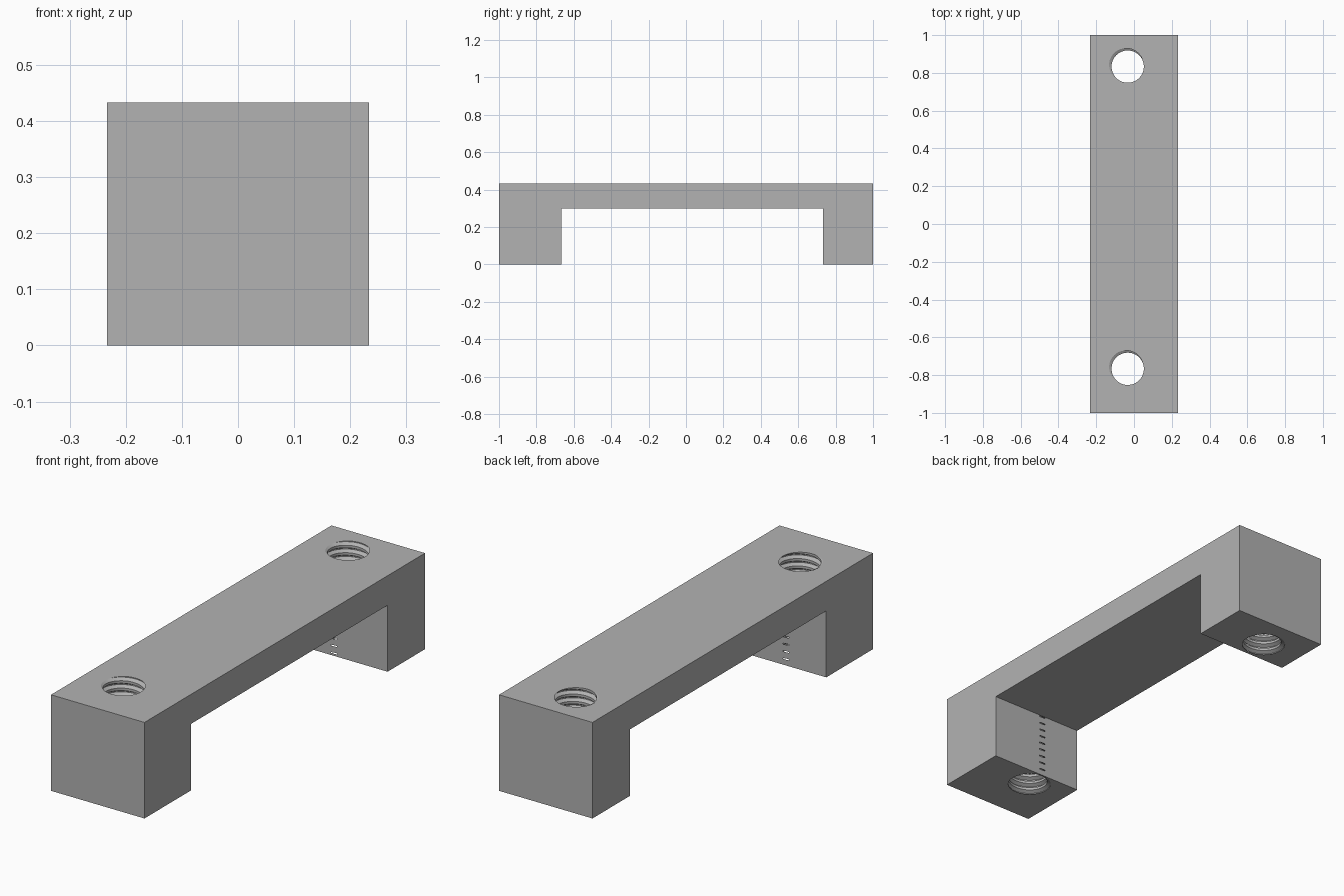
import bpy, bmesh
from math import cos, sin, pi, radians

cube = bpy.data.objects.get("Cube")
if cube:
    bpy.data.objects.remove(cube, do_unlink=True)

U = 1 / 30            # one unit of the design grid
HEIGHT = 13 * U
SEGMENTS = 48

grey = bpy.data.materials.new("plain_grey")
grey.use_nodes = True
colour = (0.448, 0.448, 0.448, 1)
grey.diffuse_color = colour
grey.node_tree.nodes["Principled BSDF"].inputs["Base Color"].default_value = colour


def add_object(name, bm):
    bmesh.ops.recalc_face_normals(bm, faces=bm.faces[:])
    mesh = bpy.data.meshes.new(name)
    bm.to_mesh(mesh)
    bm.free()
    mesh.materials.append(grey)
    obj = bpy.data.objects.new(name, mesh)
    bpy.context.collection.objects.link(obj)
    return obj


# Bridge bracket: side profile extruded across the width
def make_bracket():
    bm = bmesh.new()
    profile = [(-30, 0), (-20, 0), (-20, 9), (22, 9), (22, 0), (30, 0), (30, 13), (-30, 13)]
    face = bm.faces.new([bm.verts.new((-7 * U, y * U, z * U)) for y, z in profile])
    side = bmesh.ops.extrude_face_region(bm, geom=[face])["geom"]
    moved = [v for v in side if isinstance(v, bmesh.types.BMVert)]
    bmesh.ops.translate(bm, verts=moved, vec=(14 * U, 0, 0))
    return add_object("bridge_bracket", bm)


# Screw-shaped cutter: a V groove profile wound into one welded helix
def make_thread_cutter(x, y):
    minor, major, pitch = 0.0855, 0.1012, U
    groove = [(-0.33, minor), (-0.06, major), (0.06, major), (0.33, minor)]
    step = len(groove)
    phase = 140 / 360 * pitch          # the groove breaks the top face here
    bm = bmesh.new()
    rows = []
    for turn in range(-16, 3):
        for offset, r in groove:
            z0 = HEIGHT - phase + (turn + offset) * pitch
            rows.append([bm.verts.new((x + r * cos(2 * pi * i / SEGMENTS),
                                       y + r * sin(2 * pi * i / SEGMENTS),
                                       z0 + pitch * i / SEGMENTS)) for i in range(SEGMENTS)])

    def vert(j, i):
        return rows[j][i] if i < SEGMENTS else rows[j + step][0]

    last = len(rows) - step - 1
    for j in range(last):
        for i in range(SEGMENTS):
            bm.faces.new((vert(j, i), vert(j, i + 1), vert(j + 1, i + 1), vert(j + 1, i)))
    # Fan caps well outside the bracket
    for j, dz in ((0, -pitch), (last, 2 * pitch)):
        loop = [vert(j, i) for i in range(SEGMENTS + 1)]
        loop += [rows[j + k][0] for k in range(step - 1, 0, -1)]
        tip = bm.verts.new((x, y, rows[j][0].co.z + dz))
        for a, b in zip(loop, loop[1:] + loop[:1]):
            bm.faces.new((tip, a, b))
    loose = [v for v in bm.verts if not v.link_faces]
    bmesh.ops.delete(bm, geom=loose, context="VERTS")
    bmesh.ops.triangulate(bm, faces=bm.faces[:])
    cutter = add_object("thread_cutter", bm)
    cutter.hide_render = True
    return cutter


bracket = make_bracket()
bpy.ops.object.select_all(action="DESELECT")
bpy.context.view_layer.objects.active = bracket
bracket.select_set(True)

# Two threaded holes, one through each leg
for hole_y in (-23 * U, 25 * U):
    cutter = make_thread_cutter(-U, hole_y)
    mod = bracket.modifiers.new("threaded_hole", "BOOLEAN")
    mod.operation = "DIFFERENCE"
    mod.solver = "EXACT"
    mod.object = cutter
    bpy.ops.object.modifier_apply(modifier=mod.name)
    bpy.data.objects.remove(cutter, do_unlink=True)

bpy.ops.object.shade_smooth_by_angle(angle=radians(25))
